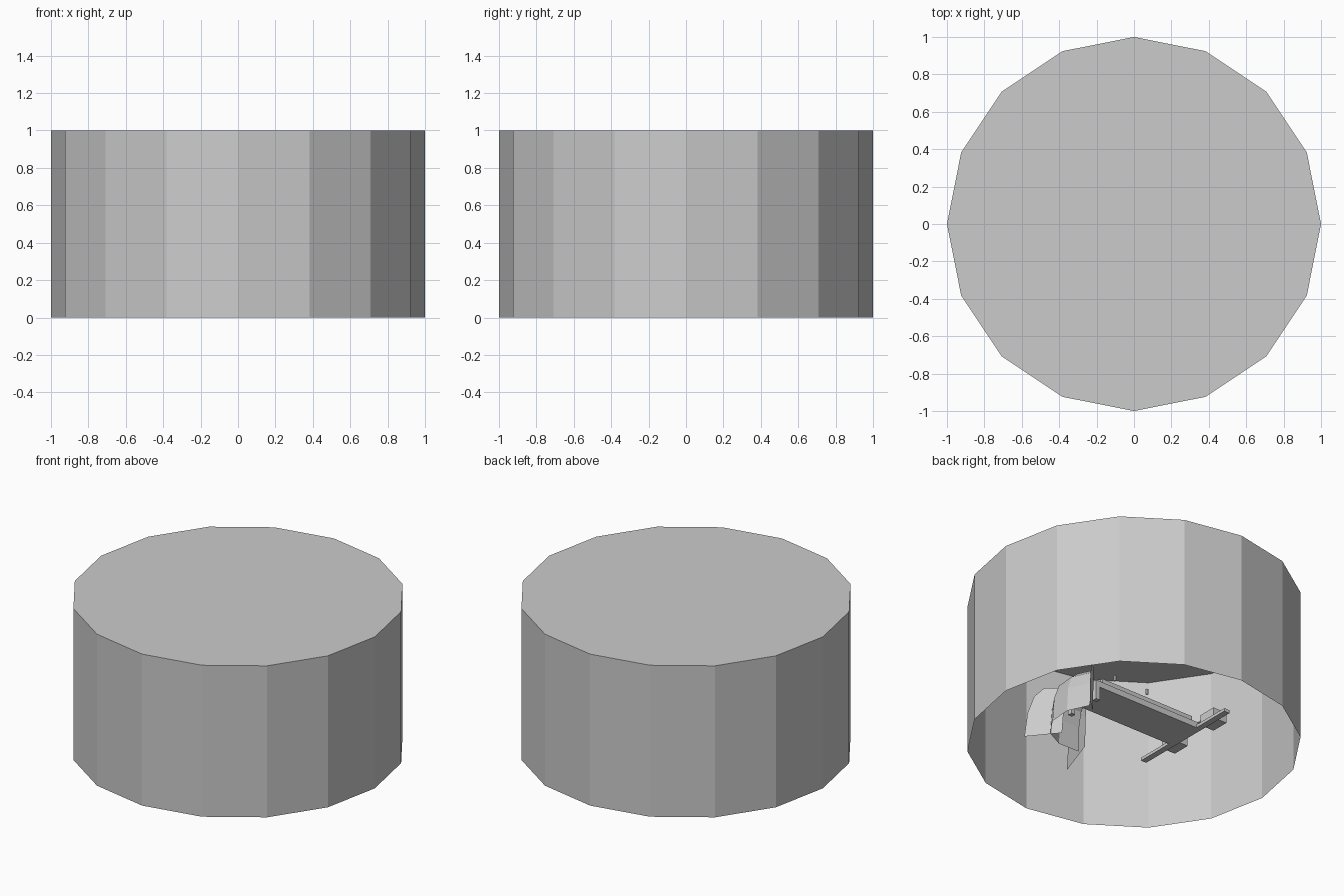
import bpy
import bmesh
import math
from mathutils import Vector

cube = bpy.data.objects.get("Cube")
if cube:
    bpy.data.objects.remove(cube, do_unlink=True)

grey = bpy.data.materials.new("plain grey")
grey.use_nodes = True
GREY = (0.6, 0.6, 0.6, 1)
grey.diffuse_color = GREY
grey.node_tree.nodes["Principled BSDF"].inputs["Base Color"].default_value = GREY


def finish(name, bm):
    mesh = bpy.data.meshes.new(name)
    bm.to_mesh(mesh)
    bm.free()
    mesh.materials.append(grey)
    obj = bpy.data.objects.new(name, mesh)
    bpy.context.collection.objects.link(obj)
    return obj


def box(name, centre, size):
    bm = bmesh.new()
    bmesh.ops.create_cube(bm, size=1)
    for v in bm.verts:
        v.co = Vector(a * b for a, b in zip(v.co, size)) + Vector(centre)
    return finish(name, bm)


def polar(radius, degrees, z, cx=0):
    a = math.radians(degrees)
    return (cx + radius * math.cos(a), radius * math.sin(a), z)


# Drum: sixteen-sided shell, closed on top and open underneath
SIDES = 16
bm = bmesh.new()
low, high = ([bm.verts.new(polar(1, 360 * i / SIDES, z)) for i in range(SIDES)]
             for z in (0, 1))
for i in range(SIDES):
    j = (i + 1) % SIDES
    bm.faces.new((low[i], low[j], high[j], high[i]))
bm.faces.new(high)
finish("drum_shell", bm)

# Long deck hung inside the drum, with a raised tapering end
box("deck", (0, 0, 0.22), (0.81, 0.257, 0.04))
bm = bmesh.new()
points = [(x, y, z) for x, half, z in ((-0.4, 0.128, 0.2), (-0.5, 0.06, 0.3))
          for y in (-half, half)]
points += [(x, y, z + 0.04) for x, y, z in points]
for p in points:
    bm.verts.new(p)
bmesh.ops.convex_hull(bm, input=bm.verts[:])
finish("deck_prow", bm)

# Cross bar and fittings at the end of the deck
box("cross_bar", (-0.4, 0, 0.21), (0.04, 0.775, 0.02))
for side, label in ((1, "left"), (-1, "right")):
    box(label + "_end_block", (-0.47, side * 0.18, 0.27), (0.1, 0.12, 0.07))
    box(label + "_foot", (0.39, side * 0.115, 0.16), (0.03, 0.03, 0.1))
    box(label + "_rail", (0, side * 0.115, 0.255), (0.7, 0.015, 0.03))
    for i, x in enumerate((0, 0.25)):
        box(f"{label}_post_{i}", (x, side * 0.12, 0.31), (0.012, 0.012, 0.035))

# Curved hood: a partial faceted shell that rolls inward at the top
HUB_X = 0.28
ANGLES = (40, 10, -20, -50, -76, -106)
PROFILE = ((0.29, 0), (0.28, 0.16), (0.25, 0.25), (0.19, 0.3))
bm = bmesh.new()
rows = [[bm.verts.new(polar(r, a, z, HUB_X)) for a in ANGLES] for r, z in PROFILE]
for lower, upper in zip(rows, rows[1:]):
    for i in range(len(ANGLES) - 1):
        bm.faces.new((lower[i], lower[i + 1], upper[i + 1], upper[i]))
finish("hood_shell", bm)

# Radial fins with rounded tops around the hood
for i, (angle, reach) in enumerate(((42, 0.36), (-51, 0.45), (-109, 0.52))):
    bm = bmesh.new()
    outline = [(0.22, 0), (reach, 0), (reach - 0.02, 0.16),
               (reach - 0.06, 0.27), (reach - 0.12, 0.32), (0.2, 0.31)]
    bm.faces.new([bm.verts.new(polar(r, angle, z, HUB_X)) for r, z in outline])
    finish(f"hood_fin_{i}", bm)
